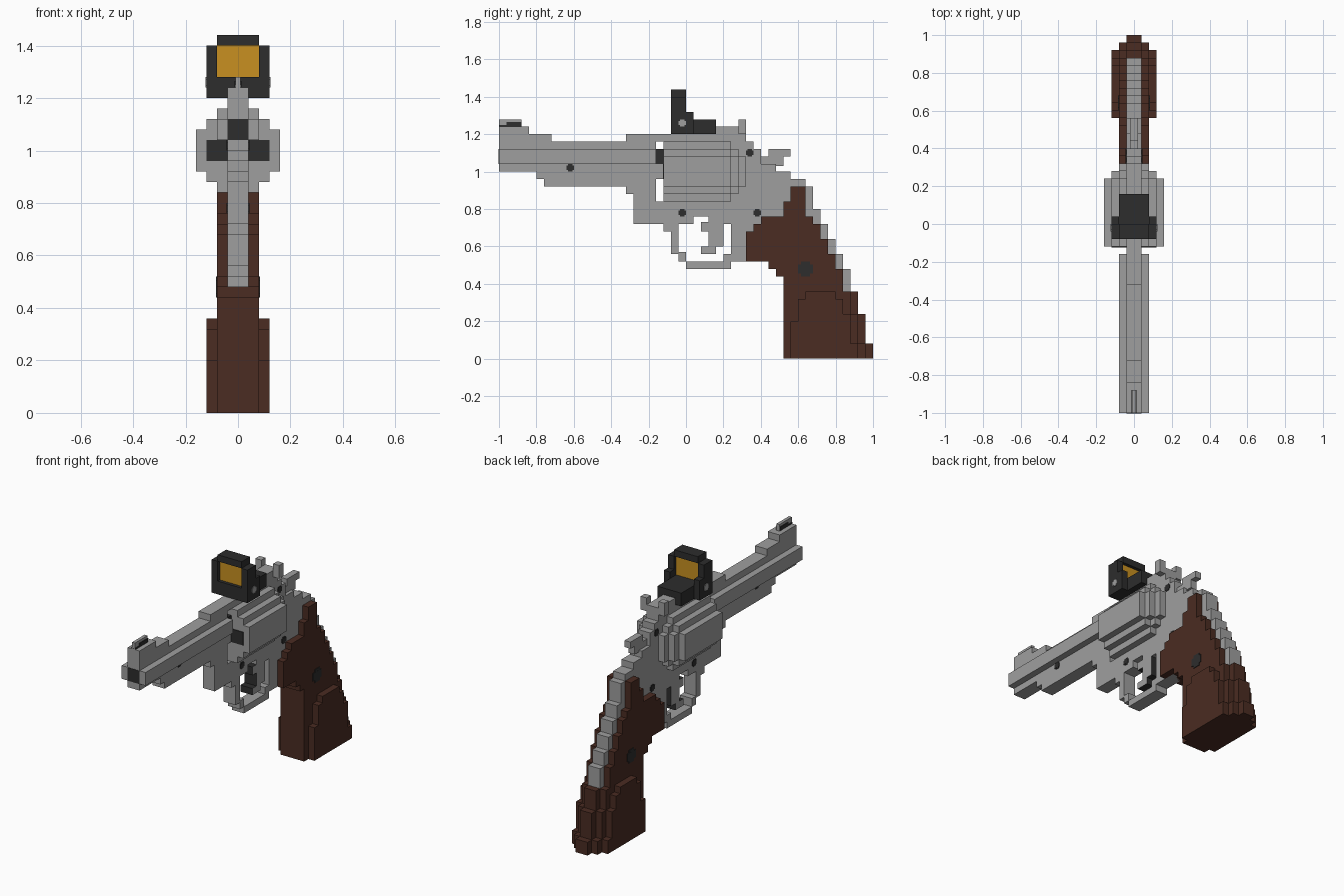
import bpy, bmesh

if "Cube" in bpy.data.objects:
    bpy.data.objects.remove(bpy.data.objects["Cube"])


def material(name, rgb):
    m = bpy.data.materials.new(name)
    m.diffuse_color = (*rgb, 1)
    m.use_nodes = True
    m.node_tree.nodes["Principled BSDF"].inputs["Base Color"].default_value = m.diffuse_color
    return m


GREY = material("steel grey", (0.345, 0.345, 0.345))
DARK = material("near black", (0.026, 0.026, 0.026))
WOOD = material("dark brown wood", (0.069, 0.025, 0.016))
AMBER = material("amber glass", (0.58, 0.28, 0.015))


def finish(name, bm, mats):
    bmesh.ops.recalc_face_normals(bm, faces=bm.faces)
    me = bpy.data.meshes.new(name)
    bm.to_mesh(me)
    bm.free()
    for m in mats:
        me.materials.append(m)
    ob = bpy.data.objects.new(name, me)
    bpy.context.collection.objects.link(ob)
    return ob


def stair(name, half, v, mat):
    """Stepped side profile: alternate y and z moves, extruded over x = +-half."""
    pts = [(v[0], v[1])]
    for i in range(2, len(v), 2):
        pts += [(v[i], v[i - 1]), (v[i], v[i + 1])]
    pts.append((v[0], v[-1]))
    bm = bmesh.new()
    f = bm.faces.new([bm.verts.new((-half, y, z)) for y, z in pts])
    r = bmesh.ops.extrude_face_region(bm, geom=[f])
    for e in r["geom"]:
        if isinstance(e, bmesh.types.BMVert):
            e.co.x = half
    return finish(name, bm, [mat])


def boxes(name, mat, *dims):
    """Boxes (x0, x1, y0, y1, z0, z1) joined into one part."""
    bm = bmesh.new()
    for x0, x1, y0, y1, z0, z1 in dims:
        for v in bmesh.ops.create_cube(bm, size=1)["verts"]:
            v.co = ((x0 + x1) / 2 + v.co.x * (x1 - x0),
                    (y0 + y1) / 2 + v.co.y * (y1 - y0),
                    (z0 + z1) / 2 + v.co.z * (z1 - z0))
    return finish(name, bm, [mat])


def mid(half, *rest):
    return (-half, half, *rest)


# Barrel with top rib and under lug
stair("barrel_core", 0.04, [-1, 1.24, -.84, 1.2, -.72, 1.16, -.32, 1.2, -.16, .72,
                            -.28, .88, -.32, .92, -.76, .96, -.8, 1.0], GREY)
boxes("barrel_sides", GREY, mid(.08, -1, -.16, 1.04, 1.12))
boxes("muzzle_bore", DARK, mid(.04, -1.002, -.99, 1.04, 1.12))
boxes("barrel_stub", DARK, mid(.04, -.16, -.12, 1.04, 1.12))
boxes("crane_rod", GREY, mid(.04, -.16, -.12, .96, 1.04))

# Front sight blade with dark side inserts
boxes("front_sight", GREY, mid(.01, -1, -.88, 1.24, 1.28))
stair("front_sight_insert", 0.014, [-.96, 1.265, -.88, 1.242, -1, 1.25], DARK)

# Frame, top strap and back strap
stair("frame", 0.04, [-.16, .84, .24, 1.2, .32, 1.16, .36, 1.12, .4, 1.04, .48, 1.0, .56, .96,
                      .64, .92, .68, .8, .72, .72, .76, .64, .8, .56, .84, .48, .88, .36,
                      .6, .52, .24, .72, .12, .76, .04, .72, -.04, .68, -.12, .72], GREY)
boxes("top_strap", GREY, mid(.04, -.16, .24, 1.16, 1.2), mid(.04, .16, .28, 1.2, 1.24))

# Cylinder in stepped rings, with the recoil shield behind it
for part, y0, y1, steps in (
        ("cylinder", -.12, .24, ((.16, .08), (.12, .12), (.08, .16))),
        ("recoil_shield_front", .24, .28, ((.12, .08), (.08, .12))),
        ("recoil_shield_rear", .28, .32, ((.08, .08),))):
    boxes(part, GREY, *[mid(w, y0, y1, 1 - h, 1 + h) for w, h in steps])
boxes("chambers", DARK, *[(s * .08 - .04, s * .08 + .04, -.124, -.11, .96, 1.04) for s in (-1, 1)])

# Rear sight and hammer
boxes("rear_sight", GREY, mid(.08, .28, .32, 1.2, 1.24),
      (-.08, -.04, .28, .32, 1.24, 1.28), (.04, .08, .28, .32, 1.24, 1.28))
boxes("hammer", GREY, mid(.02, .4, .52, 1.03, 1.08), mid(.02, .44, .56, 1.08, 1.12))

# Trigger guard
boxes("trigger_guard", GREY, mid(.04, -.08, -.04, .56, .7), mid(.04, -.04, 0, .52, .57),
      mid(.04, 0, .24, .48, .52), mid(.04, .2, .28, .52, .56))

# Trigger: dark on the edges, grey on the flat sides
trigger = boxes("trigger", GREY, mid(.04, .08, .2, .68, .73), mid(.04, .12, .2, .6, .68),
                mid(.04, .08, .16, .56, .6))
trigger.data.materials.append(DARK)
for p in trigger.data.polygons:
    p.material_index = 0 if abs(p.normal.x) > .5 else 1

# Wooden grip
stair("grip", 0.08, [.56, .92, .64, .76, .68, .72, .72, .64, .76, .56, .8, .48, .84, .36,
                     .88, .24, .92, .08, .96, 0, .52, .44, .48, .48, .44, .52, .32, .68,
                     .36, .72, .4, .76, .52, .84], WOOD)
stair("grip_butt", 0.04, [.6, .36, .92, .24, .96, .08, 1.0, 0], WOOD)
stair("grip_swell", 0.12, [.64, .36, .8, .32, .84, .24, .88, .08, .92, 0, .56, .2, .6, .32], WOOD)

# Screws on both sides: half width, y, z, radius
for name, w, y, z, r, mat in (
        ("barrel_screw", .04, -.62, 1.02, .02, DARK), ("front_frame_screw", .04, -.02, .78, .02, DARK),
        ("rear_frame_screw", .04, .38, .78, .02, DARK), ("upper_frame_screw", .04, .34, 1.1, .02, DARK),
        ("grip_screw", .08, .64, .48, .04, DARK), ("optic_screw", .12, -.02, 1.26, .02, GREY)):
    k = r * .6
    boxes(name, mat, mid(w + .004, y - r, y + r, z - k, z + k), mid(w + .0035, y - k, y + k, z - r, z + r))

# Reflex optic
boxes("optic_base", DARK, mid(.08, -.08, .16, 1.2, 1.28), mid(.12, -.08, .04, 1.2, 1.28))
boxes("optic_hood", DARK, mid(.08, -.08, 0, 1.4, 1.44),
      *[(s * .1 - .02, s * .1 + .02, -.08, 0, 1.28, 1.4) for s in (-1, 1)],
      *[(s * .1 - .02, s * .1 + .02, 0, .04, 1.28, 1.32) for s in (-1, 1)])
boxes("optic_lens", AMBER, mid(.08, -.06, -.02, 1.28, 1.4))
